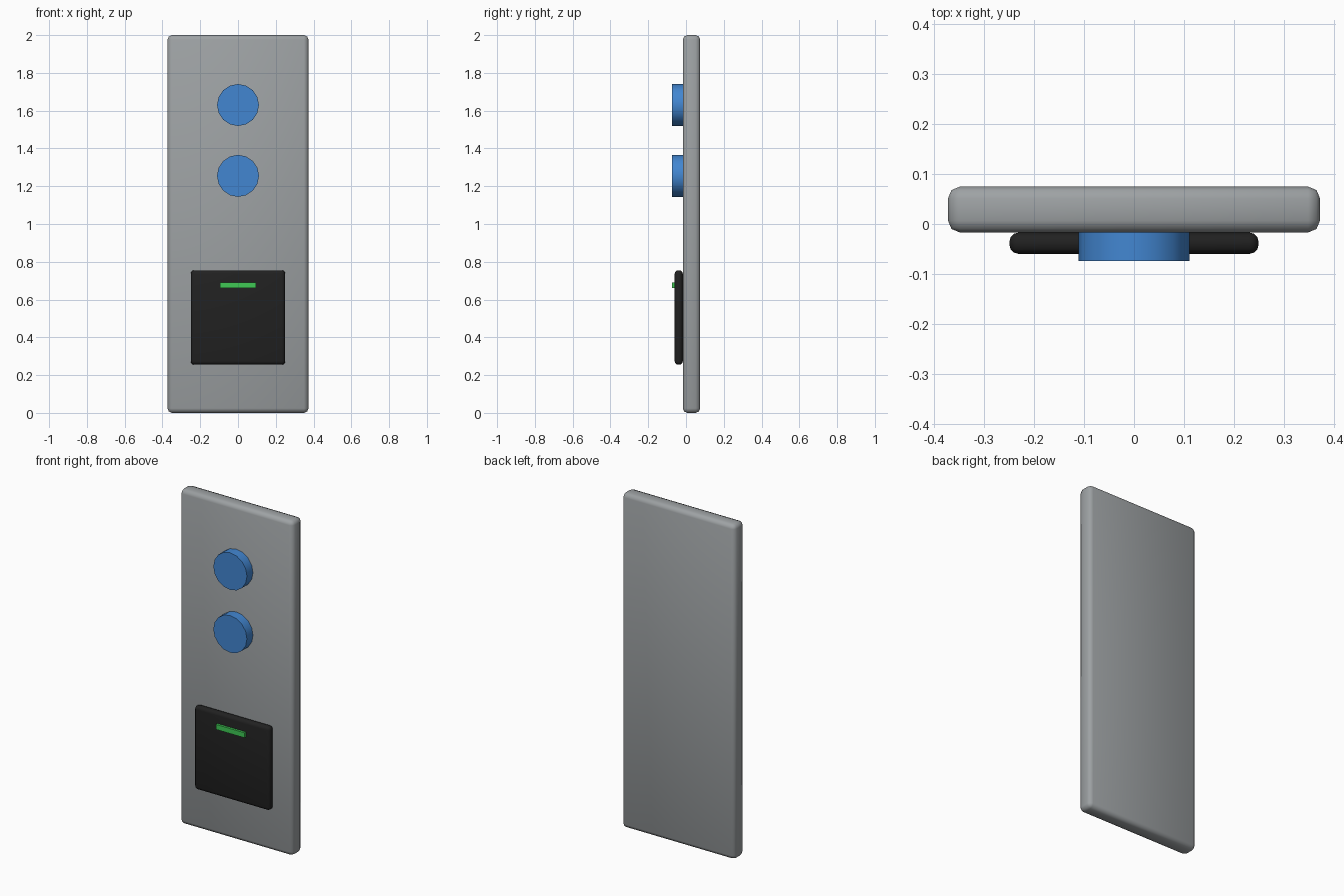
import bpy, math

cube = bpy.data.objects.get("Cube")
if cube:
    bpy.data.objects.remove(cube, do_unlink=True)


def material(name, rgb):
    mat = bpy.data.materials.new(name)
    mat.use_nodes = True
    colour = (*rgb, 1)
    mat.diffuse_color = colour
    mat.node_tree.nodes["Principled BSDF"].inputs["Base Color"].default_value = colour
    return mat


def finish(ob, name, mat, angle):
    ob.name = ob.data.name = name
    ob.data.materials.append(mat)
    bpy.ops.object.shade_smooth_by_angle(angle=math.radians(angle))


def box(name, x, y, z, mat, bevel=0, segments=2):
    """Box between the (low, high) limits on each axis, with rounded edges."""
    limits = (x, y, z)
    bpy.ops.mesh.primitive_cube_add(size=1, location=[(a + b) / 2 for a, b in limits])
    ob = bpy.context.object
    ob.scale = [b - a for a, b in limits]
    bpy.ops.object.transform_apply(location=False, rotation=False, scale=True)
    if bevel:
        mod = ob.modifiers.new("rounded_edges", "BEVEL")
        mod.width = bevel
        mod.segments = segments
        bpy.ops.object.modifier_apply(modifier=mod.name)
    finish(ob, name, mat, 50)


grey = material("panel grey", (0.34, 0.36, 0.37))
black = material("reader black", (0.015, 0.015, 0.015))
blue = material("button blue", (0.055, 0.24, 0.64))
green = material("indicator green", (0.05, 0.58, 0.09))

# Back plate
box("panel", (-0.373, 0.373), (-0.017, 0.075), (0, 2), grey, 0.024)

# Card reader with its light strip
box("card_reader", (-0.25, 0.25), (-0.06, -0.017), (0.255, 0.755), black, 0.019, 3)
box("indicator_light", (-0.095, 0.095), (-0.074, -0.055), (0.66, 0.69), green)

# Round push buttons
for name, z in (("upper_button", 1.63), ("lower_button", 1.255)):
    bpy.ops.mesh.primitive_cylinder_add(
        vertices=16, radius=0.111, depth=0.06,
        location=(0, -0.044, z), rotation=(math.pi / 2, 0, 0))
    finish(bpy.context.object, name, blue, 40)
